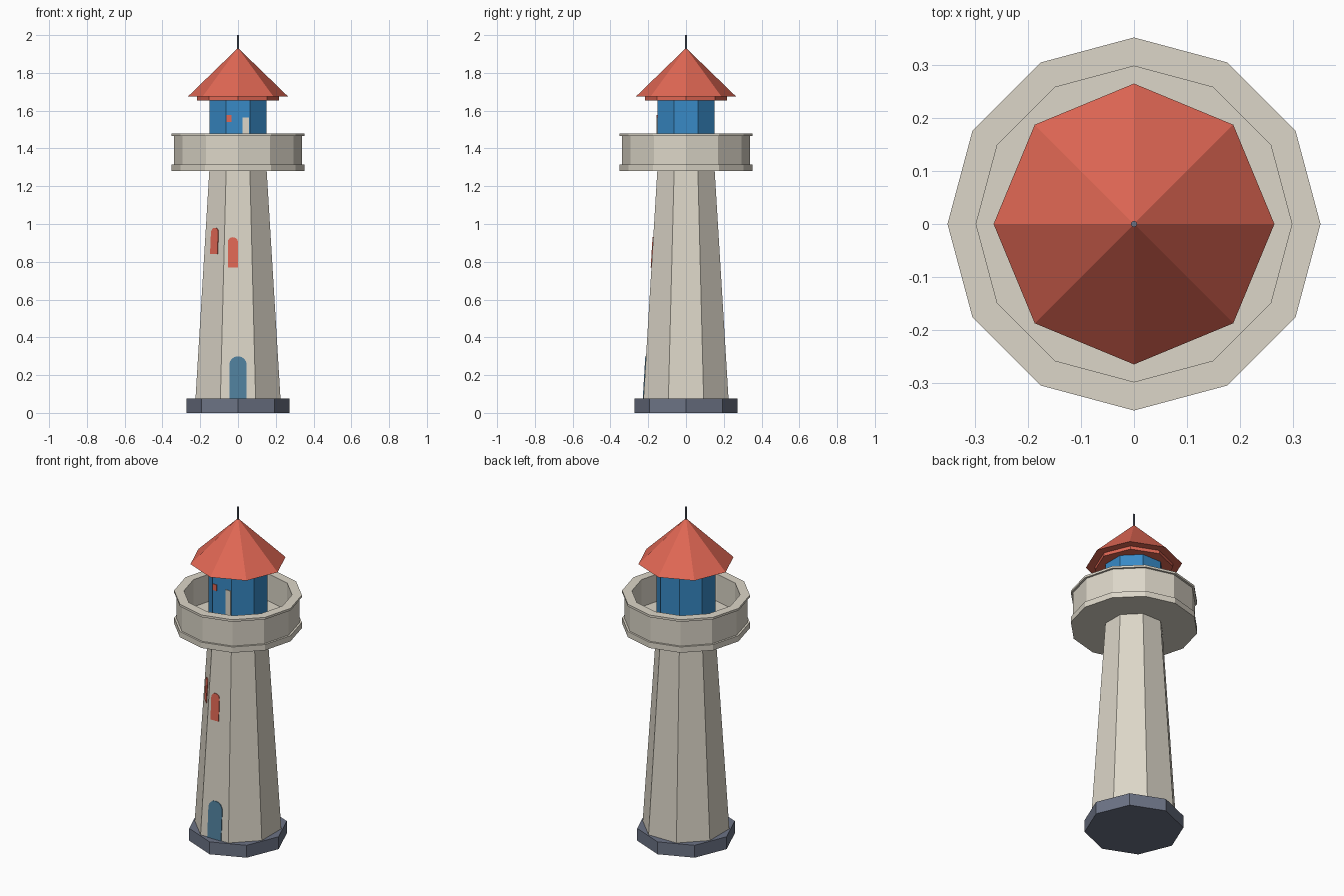
import bpy, bmesh, math

if "Cube" in bpy.data.objects:
    bpy.data.objects.remove(bpy.data.objects["Cube"])


def material(name, r, g, b):
    lin = [((c / 255 + 0.055) / 1.055) ** 2.4 for c in (r, g, b)]
    m = bpy.data.materials.new(name)
    m.diffuse_color = (*lin, 1)
    m.use_nodes = True
    m.node_tree.nodes["Principled BSDF"].inputs["Base Color"].default_value = m.diffuse_color
    return m


STONE = material("warm stone", 220, 214, 200)
RED = material("roof red", 224, 103, 84)
BLUE = material("lantern blue", 56, 138, 198)
SLATE = material("slate grey", 108, 115, 133)
DOOR = material("door blue", 80, 128, 158)


def finish(name, bm, mat):
    bmesh.ops.recalc_face_normals(bm, faces=bm.faces[:])
    me = bpy.data.meshes.new(name)
    bm.to_mesh(me)
    bm.free()
    me.materials.append(mat)
    ob = bpy.data.objects.new(name, me)
    bpy.context.collection.objects.link(ob)
    return ob


def lathe(name, profile, sides, mat, turn=0.0):
    """Faceted solid from an (r, z) profile; r = 0 makes a single pole point."""
    bm = bmesh.new()
    rings = []
    for r, z in profile:
        if r == 0:
            rings.append([bm.verts.new((0, 0, z))] * sides)
        else:
            rings.append([bm.verts.new((r * math.cos(turn + math.tau * i / sides),
                                        r * math.sin(turn + math.tau * i / sides), z))
                          for i in range(sides)])
    for a, b in zip(rings, rings[1:]):
        for i in range(sides):
            j = (i + 1) % sides
            bm.faces.new(list(dict.fromkeys((a[i], a[j], b[j], b[i]))))
    bmesh.ops.dissolve_limit(bm, angle_limit=0.01, verts=bm.verts[:], edges=bm.edges[:])
    return finish(name, bm, mat)


def tower_wall(z):
    return 0.225 + (0.152 - 0.225) * (z - 0.075) / (1.28 - 0.075)


def lantern_wall(z):
    return 0.152


def plate(name, wall, angle, offset, width, z0, z1, mat, arch=0.0):
    """Thin plate lying on a wall face, with an optional arched top."""
    a, h = math.radians(angle), width / 2
    pts = [(-h, z0), (h, z0)]
    if arch:
        pts += [(h * math.cos(t * math.pi / 8), z1 - arch + arch * math.sin(t * math.pi / 8))
                for t in range(9)]
    else:
        pts += [(h, z1), (-h, z1)]
    bm = bmesh.new()
    layers = []
    for d in (-0.003, 0.004):
        layers.append([bm.verts.new(((wall(z) + d) * math.cos(a) - (u + offset) * math.sin(a),
                                     (wall(z) + d) * math.sin(a) + (u + offset) * math.cos(a), z))
                       for u, z in pts])
    back, front = layers
    bm.faces.new(back[::-1])
    bm.faces.new(front)
    for i in range(len(pts)):
        j = (i + 1) % len(pts)
        bm.faces.new((back[i], back[j], front[j], front[i]))
    return finish(name, bm, mat)


FLAT = math.pi / 8              # turns an octagon's flats to the axes
K = 1 / math.cos(math.pi / 8)   # apothem to corner radius

# Base and tapering tower
lathe("base", [(0, 0), (0.272, 0), (0.272, 0.075), (0, 0.075)], 8, SLATE)
lathe("tower", [(0, 0.07), (tower_wall(0.07) * K, 0.07),
                (tower_wall(1.29) * K, 1.29), (0, 1.29)], 8, STONE, FLAT)

# Gallery: floor slab, parapet and rim
lathe("gallery", [(0, 1.28), (0.352, 1.28), (0.352, 1.315), (0.34, 1.315), (0.34, 1.467),
                  (0.352, 1.467), (0.352, 1.48), (0.298, 1.48), (0.298, 1.315), (0, 1.315)],
      12, STONE)

# Lantern room, eaves ring, roof and spire
lathe("lantern_room", [(0, 1.31), (0.152 * K, 1.31), (0.152 * K, 1.66), (0, 1.66)], 8, BLUE, FLAT)
lathe("eaves_ring", [(0, 1.655), (0.216, 1.655), (0.216, 1.677), (0, 1.677)], 8, RED)
lathe("roof", [(0, 1.675), (0.265, 1.675), (0, 1.932)], 8, RED)
lathe("spire", [(0, 1.92), (0.006, 1.92), (0.006, 2.0), (0, 2.0)], 8, SLATE)

# Doors and windows
plate("front_door", tower_wall, -90, 0, 0.092, 0.075, 0.3, DOOR, 0.045)
plate("front_window", tower_wall, -90, -0.027, 0.054, 0.77, 0.93, RED, 0.025)
plate("side_window", tower_wall, -135, 0, 0.054, 0.84, 0.98, RED, 0.025)
plate("lantern_door", lantern_wall, -90, 0.042, 0.035, 1.315, 1.565, STONE)
plate("lantern_window", lantern_wall, -90, -0.048, 0.026, 1.54, 1.577, RED)
